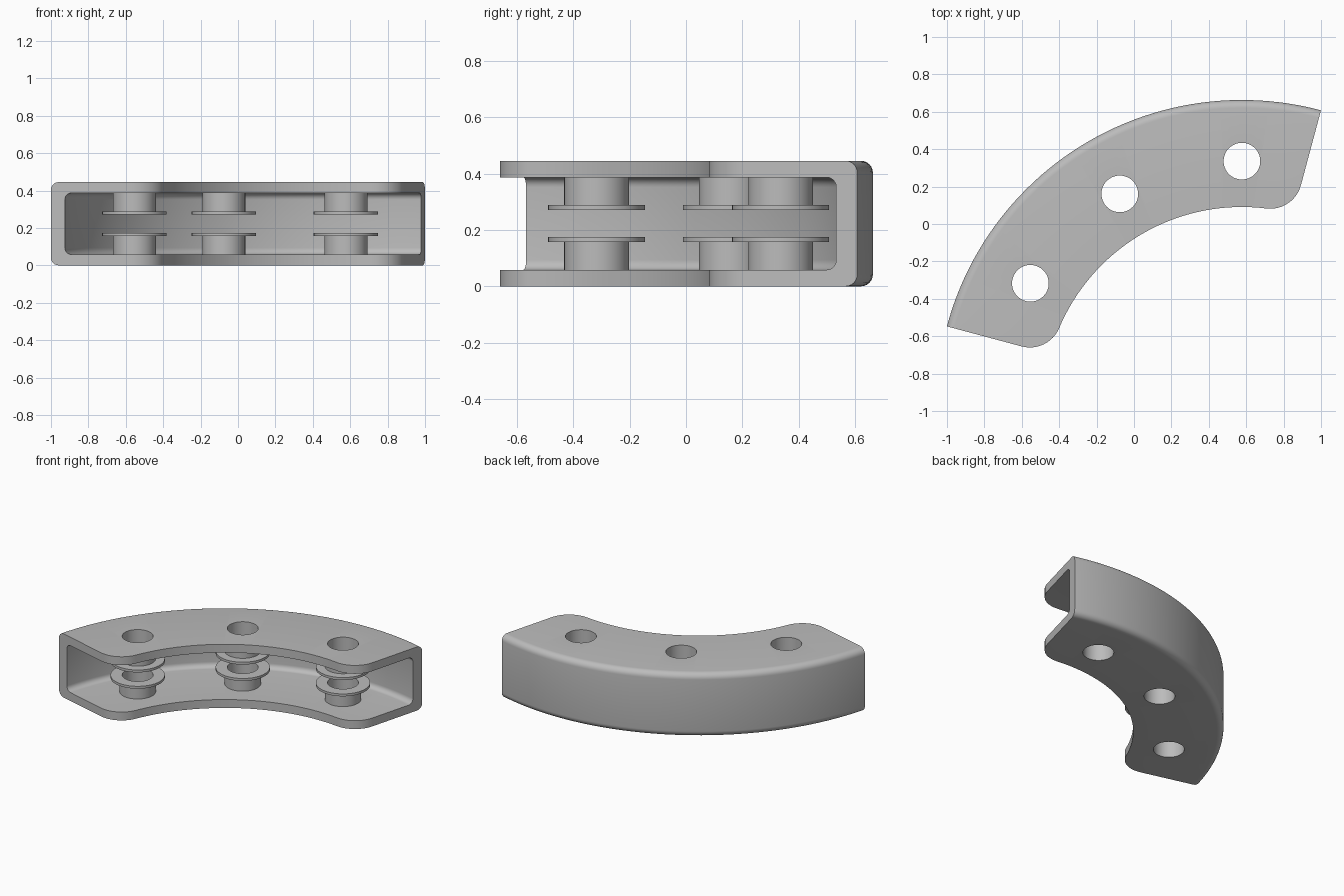
import bpy, bmesh
from math import sin, cos, atan2, asin, hypot, sqrt, pi, radians

if "Cube" in bpy.data.objects:
    bpy.data.objects.remove(bpy.data.objects["Cube"], do_unlink=True)

# Arc frame and main sizes
CX, CY = 0.577, -0.97
R_OUT, R_WALL, R_IN, R_HOLES = 1.633, 1.556, 1.061, 1.306
START, SPAN = radians(75), radians(90)
HEIGHT, PLATE = 0.445, 0.0585
ROUND_OUT, ROUND_IN, CORNER = 0.042, 0.035, 0.17
BORE, BOSS, FLANGE = 0.098, 0.115, 0.172
FLANGE_LOW, FLANGE_TOP = 0.157, 0.174

grey = bpy.data.materials.new("plain grey")
grey.use_nodes = True
colour = (0.5, 0.5, 0.5, 1)
grey.diffuse_color = colour
grey.node_tree.nodes["Principled BSDF"].inputs["Base Color"].default_value = colour


def finish(name, bm):
    bmesh.ops.recalc_face_normals(bm, faces=bm.faces)
    mesh = bpy.data.meshes.new(name)
    bm.to_mesh(mesh)
    bm.free()
    mesh.materials.append(grey)
    ob = bpy.data.objects.new(name, mesh)
    bpy.context.collection.objects.link(ob)
    return ob


def activate(ob):
    bpy.ops.object.select_all(action='DESELECT')
    ob.select_set(True)
    bpy.context.view_layer.objects.active = ob


def smooth(ob):
    activate(ob)
    bpy.ops.object.shade_smooth_by_angle(angle=radians(30))


def quarter(cx, cz, r, a0, a1, n=6):
    return [(cx + r * cos(a0 + (a1 - a0) * i / n), cz + r * sin(a0 + (a1 - a0) * i / n))
            for i in range(n + 1)]


def section(r_in):
    """C-shaped channel section whose open lips reach in to r_in."""
    a, b = R_OUT - ROUND_OUT, R_WALL - ROUND_IN
    top = HEIGHT - PLATE
    return ([(r_in, 0)]
            + quarter(a, ROUND_OUT, ROUND_OUT, -pi / 2, 0)
            + quarter(a, HEIGHT - ROUND_OUT, ROUND_OUT, 0, pi / 2)
            + [(r_in, HEIGHT), (r_in, top)]
            + quarter(b, top - ROUND_IN, ROUND_IN, pi / 2, 0)
            + quarter(b, PLATE + ROUND_IN, ROUND_IN, 0, -pi / 2)
            + [(r_in, PLATE)])


def stations():
    """Angle and lip radius along the arc, with rounded corners at both ends."""
    rc = R_IN + CORNER
    off = asin(CORNER / rc)
    x0 = sqrt(rc * rc - CORNER * CORNER)
    end = []
    n = 12
    for i in range(n + 1):
        a = -pi / 2 - (pi / 2 - off) * i / n
        x, y = x0 + CORNER * cos(a), CORNER + CORNER * sin(a)
        end.append((atan2(y, x), hypot(x, y)))
    steps = 40
    mid = [(off + (SPAN - 2 * off) * i / steps, R_IN) for i in range(1, steps)]
    return end + mid + [(SPAN - t, r) for t, r in reversed(end)]


# Curved channel body
bm = bmesh.new()
rings = []
for t, r_in in stations():
    c, s = cos(START + t), sin(START + t)
    rings.append([bm.verts.new((CX + r * c, CY + r * s, z)) for r, z in section(r_in)])
for one, two in zip(rings, rings[1:]):
    for k in range(len(one)):
        j = (k + 1) % len(one)
        bm.faces.new((one[k], one[j], two[j], two[k]))
bm.faces.new(rings[0])
bm.faces.new(rings[-1])
body = finish("curved_channel", bm)

# Three through holes and the flanged bosses around them
places = [(name, CX + R_HOLES * cos(radians(a)), CY + R_HOLES * sin(radians(a)))
          for name, a in (("left", 90), ("middle", 120), ("right", 150))]


def ring(name, x, y, profile, segments=64):
    bm = bmesh.new()
    loops = []
    for i in range(segments):
        a = 2 * pi * i / segments
        loops.append([bm.verts.new((x + r * cos(a), y + r * sin(a), z)) for r, z in profile])
    for i in range(segments):
        one, two = loops[i], loops[(i + 1) % segments]
        for k in range(len(profile) - 1):
            bm.faces.new((one[k], one[k + 1], two[k + 1], two[k]))
    return bm


for name, x, y in places:
    bm = ring("cutter", x, y, [(BORE, -0.1), (BORE, HEIGHT + 0.1)])
    bmesh.ops.holes_fill(bm, edges=bm.edges, sides=0)
    cutter = finish("hole_cutter", bm)
    cutter.hide_render = True
    activate(body)
    cut = body.modifiers.new("hole", 'BOOLEAN')
    cut.operation, cut.solver, cut.object = 'DIFFERENCE', 'EXACT', cutter
    bpy.ops.object.modifier_apply(modifier=cut.name)
    bpy.data.objects.remove(cutter, do_unlink=True)

    profile = [(BOSS, PLATE), (BOSS, FLANGE_LOW), (FLANGE, FLANGE_LOW),
               (FLANGE, FLANGE_TOP), (BORE, FLANGE_TOP), (BORE, PLATE)]
    smooth(finish(name + "_lower_boss", ring(name, x, y, profile)))
    flipped = [(r, HEIGHT - z) for r, z in profile]
    smooth(finish(name + "_upper_boss", ring(name, x, y, flipped)))

smooth(body)
